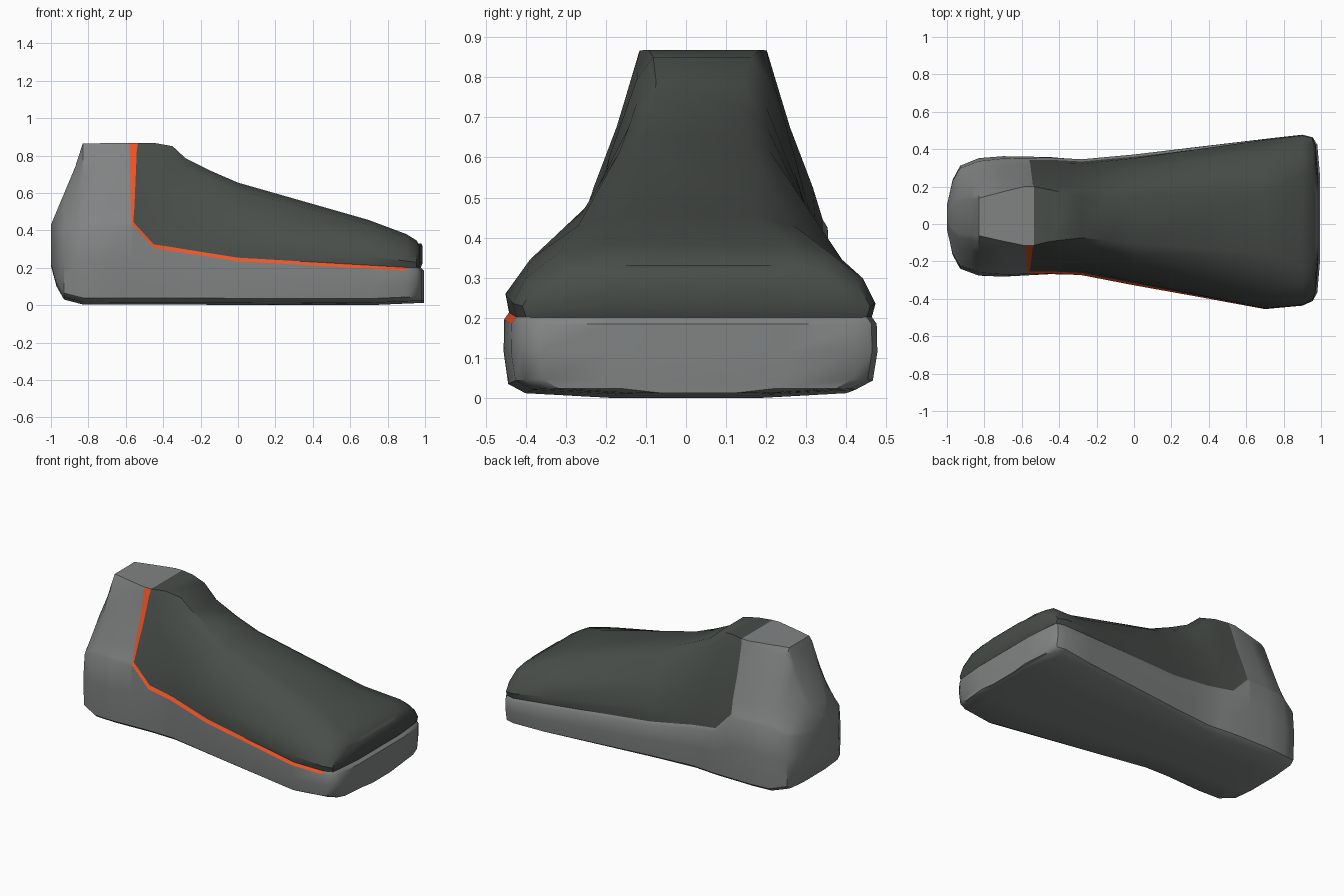
import bpy, math

if "Cube" in bpy.data.objects:
    bpy.data.objects.remove(bpy.data.objects["Cube"])

# Guide curves along the length: (x, value)
HALF = [(-1, .06), (-.97, .2), (-.93, .275), (-.83, .314), (-.7, .322), (-.28, .307),
        (0, .348), (.7, .455), (.9, .457), (.955, .438), (.98, .395), (.995, .22)]
TOP = [(-1, .43), (-.87, .74), (-.83, .865), (-.45, .868), (-.35, .85), (-.28, .785),
       (-.15, .72), (0, .655), (.7, .455), (.9, .38), (.98, .33)]
SEAM = [(-1, .37), (-.83, .44), (-.56, .44), (-.45, .32), (0, .25), (.9, .2)]
BASE = [(-1, .21), (-.97, .1), (-.93, .03), (-.83, .004), (.7, 0), (.98, .012)]
CENTRE = [(-1, .035), (-.45, .045), (0, .022), (.7, 0), (.995, .03)]
# Share of the half width, from the seam up to the flat top
TAPER = [(-.83, (.91, .80, .60, .41, .32)), (-.57, (.94, .86, .68, .54, .50)),
         (-.28, (.97, .93, .765, .52, .36)), (.7, (.97, .99, .855, .59, .35)),
         (.9, (.97, .99, .92, .74, .53))]
RISE = (.01, .2, .55, .9, 1)


def at(curve, x):
    """Linear reading of a guide curve."""
    if x <= curve[0][0]:
        return curve[0][1]
    for (x0, a), (x1, b) in zip(curve, curve[1:]):
        if x <= x1:
            t = (x - x0) / (x1 - x0)
            if isinstance(a, tuple):
                return tuple(p + t * (q - p) for p, q in zip(a, b))
            return a + t * (b - a)
    return curve[-1][1]


xs = sorted({x for curve in (HALF, TOP, SEAM, TAPER) for x, _ in curve})
ANKLE = xs.index(-.57)          # strip of faces where heel meets upper
LAST = len(xs) - 1
N = 20


def section(i):
    """Closed ring: front side bottom to top, then back side top to bottom."""
    x = xs[i]
    w, c, zb, seam, top = (at(g, x) for g in (HALF, CENTRE, BASE, SEAM, TOP))
    widths = [w * f for f in at(TAPER, x)]
    rows = [(.4 * w, zb), (.88 * w, zb + .012), (.975 * w, zb + .035),
            (w, zb + .55 * (seam - zb)), (widths[0] + .012, seam - .015)]
    rows += [(h, seam + f * (top - seam)) for h, f in zip(widths, RISE)]
    pts = []
    for j, (h, z) in enumerate(rows):
        px, up = x, max(0, j - 5) / 4
        if i == ANKLE:
            px -= .012 * up
        elif i == ANKLE + 1:
            px += .025 * up
        elif i >= LAST - 1:     # groove and rounded top at the toe
            px -= .018 if j == 5 else .008 * (j > 5) + .008 * (j == 9)
        pts.append((px, h, z))
    return ([(px, c - h, z) for px, h, z in pts] +
            [(px, c + h, z) for px, h, z in reversed(pts)])


verts = [p for i in range(LAST + 1) for p in section(i)]
parts = {"sole_and_heel": [], "upper": [], "accent_stripe": []}

# Side, top and bottom faces sorted into parts
for i in range(LAST):
    for k in range(N):
        n = (k + 1) % N
        band = k if k <= 9 else (18 - k if k < 19 else 0)
        front = k < 9
        part = "sole_and_heel"
        if front and band == 4 and i >= ANKLE and xs[i] < .85:
            part = "accent_stripe"
        elif band >= 5 and i > ANKLE:
            part = "upper"
        elif front and band >= 5 and i == ANKLE:
            part = "accent_stripe"
        a, b = i * N, (i + 1) * N
        parts[part].append((a + k, b + k, b + n, a + n))

# Toe and heel end caps
for j in range(9):
    strip = (j, N - 1 - j, N - 2 - j, j + 1)
    toe = "upper" if j >= 5 else "sole_and_heel"
    parts[toe].append(tuple(LAST * N + v for v in strip))
    parts["sole_and_heel"].append(tuple(reversed(strip)))

COLOURS = {"sole_and_heel": (.22, .23, .23, 1),
           "upper": (.065, .075, .068, 1),
           "accent_stripe": (.85, .09, .02, 1)}

for name, faces in parts.items():
    used = sorted({v for f in faces for v in f})
    index = {v: n for n, v in enumerate(used)}
    mesh = bpy.data.meshes.new(name)
    mesh.from_pydata([verts[v] for v in used], [],
                     [[index[v] for v in f] for f in faces])
    mat = bpy.data.materials.new(name + "_colour")
    mat.diffuse_color = COLOURS[name]
    mat.use_nodes = True
    mat.node_tree.nodes["Principled BSDF"].inputs["Base Color"].default_value = mat.diffuse_color
    mesh.materials.append(mat)
    obj = bpy.data.objects.new(name, mesh)
    bpy.context.collection.objects.link(obj)
    mesh.shade_smooth()
    mesh.set_sharp_from_angle(angle=math.radians(40))
